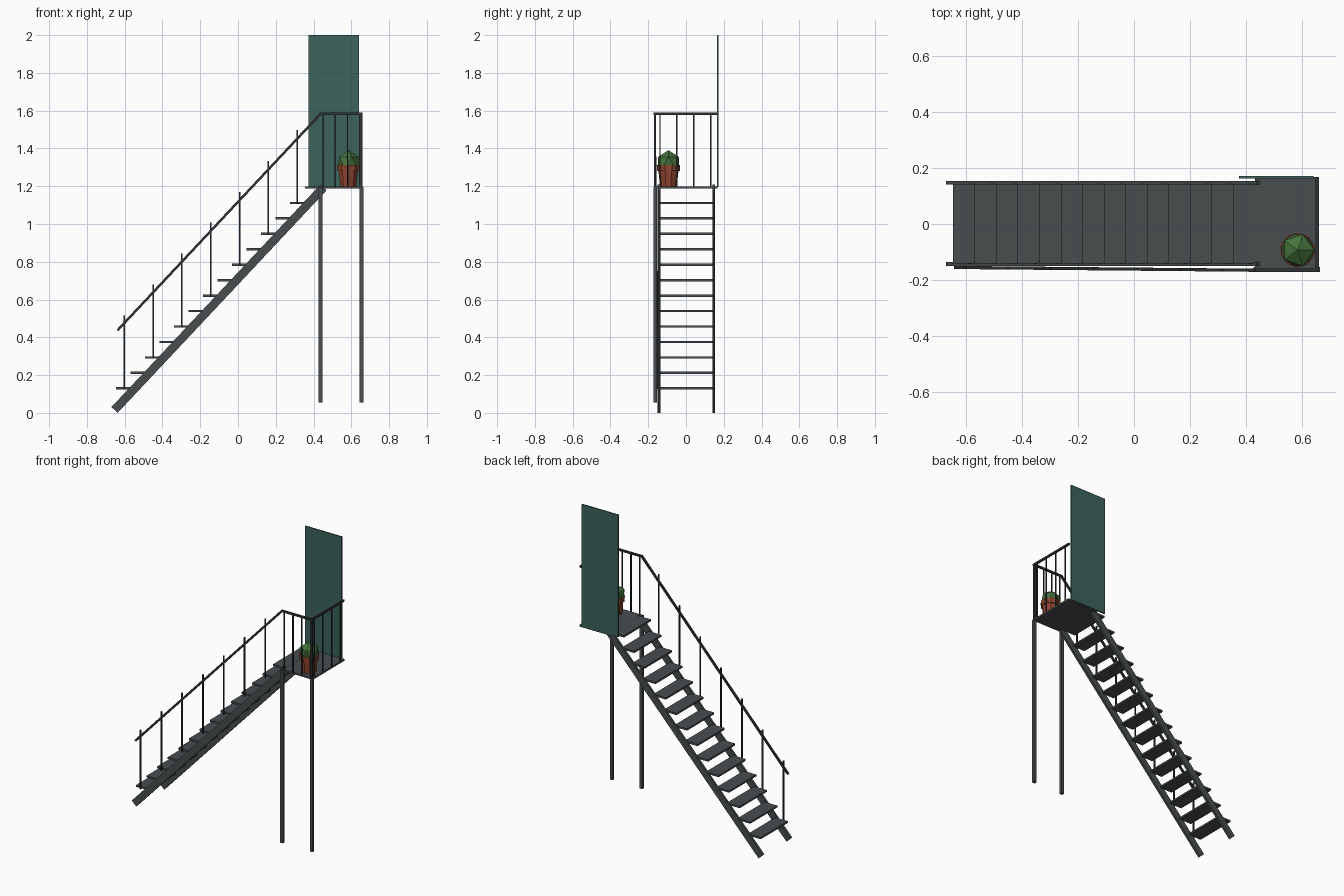
import bpy, bmesh
from mathutils import Vector, Matrix

if "Cube" in bpy.data.objects:
    bpy.data.objects.remove(bpy.data.objects["Cube"])

def material(name, rgb):
    m = bpy.data.materials.new(name)
    m.diffuse_color = (*rgb, 1)
    m.use_nodes = True
    m.node_tree.nodes["Principled BSDF"].inputs["Base Color"].default_value = m.diffuse_color
    return m

STEEL = material("steel", (0.065, 0.075, 0.078))
RAIL = material("rail_steel", (0.03, 0.034, 0.035))
DOOR = material("door_green", (0.045, 0.125, 0.105))
CLAY = material("clay", (0.28, 0.06, 0.03))
LEAF = material("leaf", (0.06, 0.17, 0.045))

def finish(name, bm, mat):
    me = bpy.data.meshes.new(name)
    bm.to_mesh(me)
    bm.free()
    me.materials.append(mat)
    ob = bpy.data.objects.new(name, me)
    bpy.context.collection.objects.link(ob)
    return ob

def box(name, lo, hi, mat):
    lo, hi = Vector(lo), Vector(hi)
    bm = bmesh.new()
    bmesh.ops.create_cube(bm, size=1, matrix=Matrix.Translation((lo + hi) / 2)
                          @ Matrix.Diagonal((*(hi - lo), 1)))
    return finish(name, bm, mat)

def bar(name, a, b, wy, wn, mat):
    """Rectangular bar from a to b; wy is its horizontal width, wn the other one."""
    a, b = Vector(a), Vector(b)
    d = (b - a).normalized()
    ref = Vector((0, 1, 0)) if abs(d.y) < 0.9 else Vector((1, 0, 0))
    n = d.cross(ref).normalized()
    s = n.cross(d)
    rot = Matrix((s, n, d)).transposed().to_4x4()
    bm = bmesh.new()
    bmesh.ops.create_cube(bm, size=1, matrix=Matrix.Translation((a + b) / 2) @ rot
                          @ Matrix.Diagonal((wy, wn, (b - a).length, 1)))
    return finish(name, bm, mat)

RUN, RISE = 0.0768, 0.0818

# sloping stringers
for side, y in (("front", -0.143), ("back", 0.147)):
    bar(f"{side}_stringer", (-0.6535, y, 0.0155), (0.453, y, 1.194), 0.014, 0.045, STEEL)

# treads, the last one level with the landing
for i in range(14):
    x, z = -0.645 + i * RUN, 0.13 + i * RISE
    box(f"tread_{i + 1}", (x, -0.14, z - 0.006), (x + 0.092, 0.143, z + 0.006), STEEL)

# landing and its legs
box("landing", (0.432, -0.163, 1.187), (0.66, 0.167, 1.199), STEEL)
for i, x in enumerate((0.437, 0.654)):
    box(f"leg_{i + 1}", (x - 0.01, -0.172, 0.055), (x + 0.01, -0.154, 1.195), STEEL)

# handrail: slope, landing front, landing side
TOP = 1.583
bar("stair_rail", (-0.638, -0.155, 0.437), (0.437, -0.165, TOP), 0.011, 0.013, RAIL)
bar("landing_front_rail", (0.432, -0.165, TOP), (0.66, -0.165, TOP), 0.012, 0.012, RAIL)
bar("landing_side_rail", (0.654, -0.17, TOP), (0.654, 0.168, TOP), 0.012, 0.012, RAIL)

# stair balusters on every second tread
for i in range(7):
    x, z = -0.602 + i * 2 * RUN * 0.994, 0.126 + i * 2 * RISE
    y = -0.155 - 0.0095 * (x + 0.638)
    bar(f"stair_baluster_{i + 1}", (x, y, z), (x, y, z + 0.39), 0.008, 0.008, RAIL)

# landing balusters and corner post
for i, x in enumerate((0.451, 0.515, 0.58, 0.645)):
    bar(f"front_baluster_{i + 1}", (x, -0.163, 1.19), (x, -0.163, TOP), 0.007, 0.007, RAIL)
for i, y in enumerate((-0.138, -0.049, 0.041, 0.131)):
    bar(f"side_baluster_{i + 1}", (0.654, y, 1.19), (0.654, y, TOP), 0.007, 0.007, RAIL)
bar("corner_post", (0.654, -0.165, 1.19), (0.654, -0.165, TOP), 0.011, 0.011, RAIL)

# door
box("door", (0.374, 0.163, 1.195), (0.641, 0.172, 2.0), DOOR)

# plant pot lathed from (radius, height) rings
SIDES, CX, CY = 10, 0.584, -0.093
bm = bmesh.new()
rings = []
for r, z in ((0.044, 1.199), (0.053, 1.28), (0.06, 1.28), (0.062, 1.312), (0.052, 1.312), (0.05, 1.3)):
    rings.append(bmesh.ops.create_circle(bm, segments=SIDES, radius=r,
                 matrix=Matrix.Translation((CX, CY, z)))["verts"])
for a, b in zip(rings, rings[1:]):
    for k in range(SIDES):
        n = (k + 1) % SIDES
        bm.faces.new((a[k], a[n], b[n], b[k]))
bm.faces.new(rings[0])
bm.faces.new(rings[-1])
bmesh.ops.recalc_face_normals(bm, faces=bm.faces)
finish("plant_pot", bm, CLAY)

# low-poly bush
bm = bmesh.new()
bmesh.ops.create_icosphere(bm, subdivisions=1, radius=0.066,
                           matrix=Matrix.Translation((CX, CY, 1.325)))
finish("bush", bm, LEAF)
